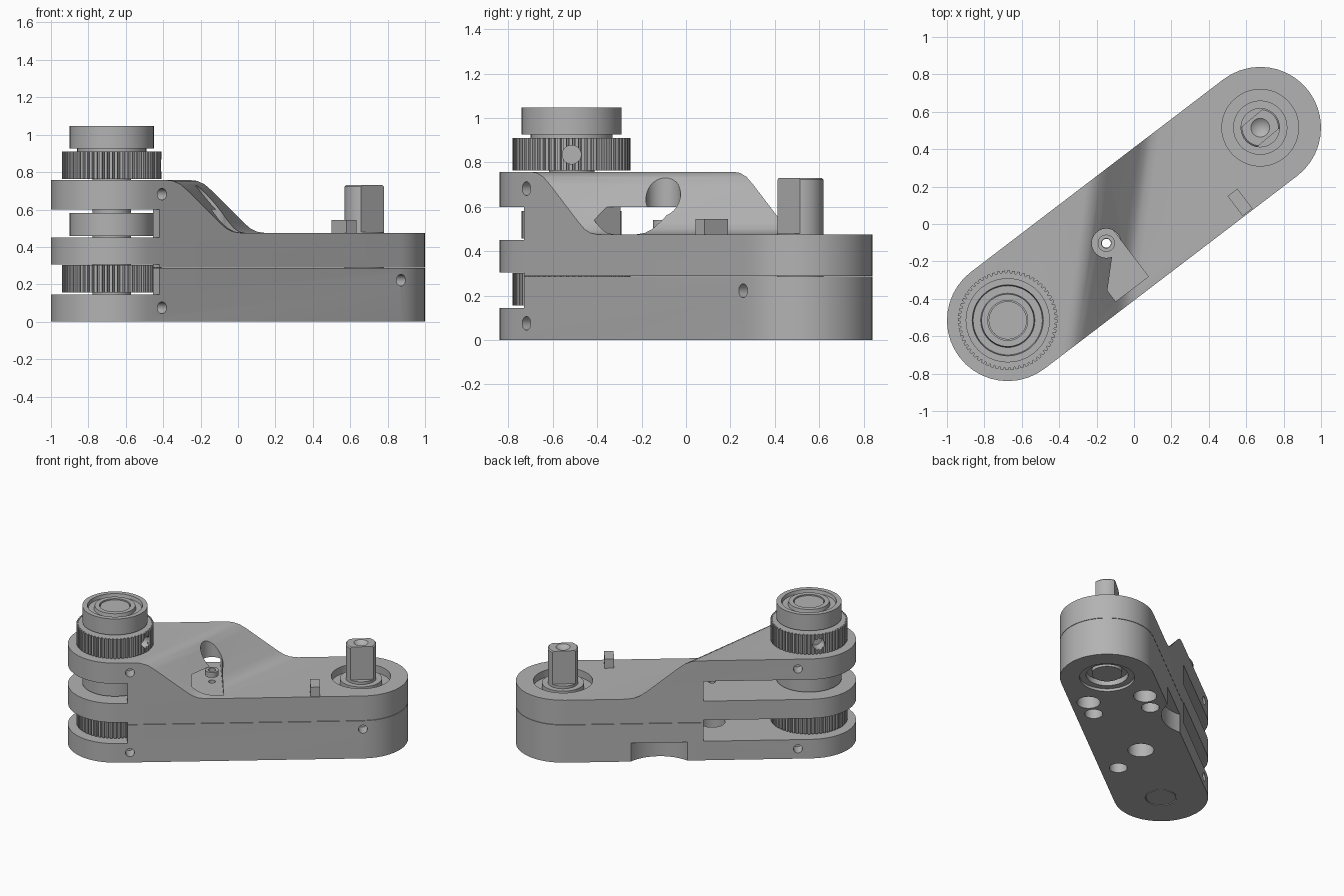
import bpy, bmesh, math
from mathutils import Matrix, Vector

if "Cube" in bpy.data.objects:
    bpy.data.objects.remove(bpy.data.objects["Cube"])

grey = bpy.data.materials.new("plain grey")
grey.use_nodes = True
COLOUR = (0.45, 0.45, 0.45, 1)
grey.diffuse_color = COLOUR
grey.node_tree.nodes["Principled BSDF"].inputs["Base Color"].default_value = COLOUR

# Arm frame: origin on the pulley axis, x along the arm, y towards the back
LENGTH, RADIUS = 1.698, 0.325
ARM = Matrix.Translation((-0.675, -0.515, 0)) @ Matrix.Rotation(math.atan2(1.03, 1.35), 4, "Z")
LIE = Matrix.Rotation(math.pi / 2, 4, "X")
parts = []


def at(t, s=0, z=0):
    return ARM @ Matrix.Translation((t, s, z))


def finish(name, bm, matrix):
    bmesh.ops.remove_doubles(bm, verts=bm.verts, dist=1e-5)
    bmesh.ops.recalc_face_normals(bm, faces=bm.faces)
    bm.transform(matrix)
    mesh = bpy.data.meshes.new(name)
    bm.to_mesh(mesh)
    bm.free()
    mesh.materials.append(grey)
    obj = bpy.data.objects.new(name, mesh)
    bpy.context.collection.objects.link(obj)
    parts.append(obj)
    return obj


def prism(name, outline, low, high, matrix=ARM):
    bm = bmesh.new()
    face = bm.faces.new([bm.verts.new((x, y, low)) for x, y in outline])
    top = bmesh.ops.extrude_face_region(bm, geom=[face])["geom"]
    bmesh.ops.translate(bm, vec=(0, 0, high - low),
                        verts=[v for v in top if isinstance(v, bmesh.types.BMVert)])
    return finish(name, bm, matrix)


def lathe(name, profile, matrix=ARM, steps=48):
    bm = bmesh.new()
    verts = [bm.verts.new((r, 0, z)) for r, z in profile]
    edges = [bm.edges.new(pair) for pair in zip(verts, verts[1:])]
    if profile[0][0] > 0:
        edges.append(bm.edges.new((verts[-1], verts[0])))
    bmesh.ops.spin(bm, geom=verts + edges, axis=(0, 0, 1), cent=(0, 0, 0),
                   angle=2 * math.pi, steps=steps)
    return finish(name, bm, matrix)


def rod(name, r, low, high, matrix=ARM):
    return lathe(name, [(0, low), (r, low), (r, high), (0, high)], matrix)


def box(name, t0, t1, s0, s1, low, high, matrix=ARM):
    return prism(name, [(t0, s0), (t1, s0), (t1, s1), (t0, s1)], low, high, matrix)


def cut(targets, cutters):
    for target in targets:
        for cutter in cutters:
            mod = target.modifiers.new("cut", "BOOLEAN")
            mod.operation, mod.solver, mod.object = "DIFFERENCE", "EXACT", cutter
        graph = bpy.context.evaluated_depsgraph_get()
        mesh = bpy.data.meshes.new_from_object(target.evaluated_get(graph))
        target.modifiers.clear()
        target.data = mesh
    for cutter in cutters:
        parts.remove(cutter)
        bpy.data.objects.remove(cutter)


# Arm shells with rounded ends
def arc(cx, start):
    angles = [start + math.pi * i / 20 for i in range(21)]
    return [(cx + RADIUS * math.cos(a), RADIUS * math.sin(a)) for a in angles]


stadium = arc(LENGTH, -math.pi / 2) + arc(0, math.pi / 2)
lower = prism("lower_arm_shell", stadium, 0, 0.286)
upper = prism("upper_arm_shell", stadium, 0.289, 0.757)

# Filleted ramp down to the low end
ramp = [(-0.29, 0.758), (-0.25, 0.753), (-0.215, 0.735), (-0.18, 0.70), (-0.03, 0.53),
        (0, 0.5), (0.03, 0.482), (0.07, 0.475), (2, 0.475), (2, 1.2), (-0.29, 1.2)]
cutters = [prism("ramp_cutter", ramp, -2, 2, Matrix.Rotation(math.radians(-8), 4, "Z") @ LIE)]

# Two belt slots, open round the pulley end and along the back
slot = [(-0.5, -0.5), (0.073, -0.5), (0.073, -0.27), (0.4, -0.27), (0.4, -0.12), (0.52, -0.12),
        (0.52, -0.27), (0.74, -0.27), (0.74, 0.5), (-0.5, 0.5)]
for low, high in [(0.145, 0.305), (0.45, 0.60)]:
    cutters.append(prism("slot_cutter", slot, low, high))

# Bores, bearing seats and blind holes: position, radius, height range
for t, s, r, low, high in [
        (0, 0, 0.109, -1, 2), (LENGTH, 0, 0.205, 0.42, 1), (LENGTH, 0, 0.19, -1, 0.06),
        (0.669, 0.008, 0.078, 0.5, 1), (0.669, 0.008, 0.024, -1, 0.55),
        (0.669, 0.008, 0.09, -1, 0.2), (0.464, -0.198, 0.062, -1, 0.13),
        (1.048, 0.525, 0.28, -1, 0.14)]:
    cutters.append(rod("bore_cutter", r, low, high, at(t, s)))
for side in (-0.2, 0.2):
    for t, r in [(1.39, 0.08), (1.228, 0.062)]:
        cutters.append(rod("bore_cutter", r, -1, 0.13, at(t, side)))

# Side screw holes
screws = [(0.09, side * RADIUS, z) for side in (-1, 1) for z in (0.075, 0.682)]
for place in screws + [(LENGTH, -RADIUS, 0.222)]:
    cutters.append(rod("screw_cutter", 0.031, -0.1, 0.1, at(*place) @ LIE))
cut([lower, upper], cutters)

# Nut on the through bolt hole
lathe("bolt_nut", [(0.026, 0.5), (0.046, 0.5), (0.046, 0.54), (0.026, 0.54)], at(0.669, 0.008))

# Pulley shaft and toothed pulleys
rod("pulley_shaft", 0.102, 0.001, 1.04)
TEETH = 60
tooth = [(0.0, 0.252), (0.25, 0.252), (0.35, 0.266), (0.9, 0.266)]
teeth = []
for i in range(TEETH):
    for part, r in tooth:
        a = 2 * math.pi * (i + part) / TEETH
        teeth.append((r * math.cos(a), r * math.sin(a)))
prism("lower_pulley", teeth, 0.156, 0.302)
top_pulley = prism("top_pulley", teeth, 0.763, 0.91)
pivot = Matrix.Translation(ARM.translation)
holes = []
for angle in (0, 140):
    turn = Matrix.Rotation(math.radians(angle), 4, "Z")
    holes.append(rod("set_screw_cutter", 0.042, -0.1, 0.1,
                     pivot @ turn @ Matrix.Translation((0.28, 0, 0.835))
                     @ Matrix.Rotation(math.pi / 2, 4, "Y")))
cut([top_pulley], holes)
rod("pulley_collar", 0.185, 0.905, 0.93)

# Ball bearings with a sunken cage between the races
for name, low, high in [("middle_bearing", 0.458, 0.582), ("top_bearing", 0.925, 1.047)]:
    groove = 0.025
    lathe(name, [(0.107, low), (0.14, low), (0.145, low + groove), (0.185, low + groove),
                 (0.19, low), (0.225, low), (0.225, high), (0.19, high),
                 (0.185, high - groove), (0.145, high - groove), (0.14, high), (0.107, high)])

# Output bearing faces and shaft
end = at(LENGTH)
rod("output_bearing_top", 0.145, 0.40, 0.46, end)
lathe("output_bearing_bottom", [(0.145, 0.02), (0.19, 0.02), (0.19, 0.07), (0.145, 0.07)], end)
post = lathe("output_shaft", [(0, 0.03), (0.105, 0.03), (0.105, 0.722), (0.097, 0.73),
                              (0.05, 0.73), (0, 0.69)], end)
flats = []
for angle in (-50, 130):
    turn = Matrix.Translation(end.translation) @ Matrix.Rotation(math.radians(angle), 4, "Z")
    flats.append(box("flat_cutter", 0.068, 0.3, -0.3, 0.3, 0.48, 1, turn))
cut([post], flats)

# Stop tab on the low deck
box("stop_tab", 1.337, 1.403, -0.318, -0.185, 0.46, 0.545)

# Smooth curves, sharp edges
bpy.ops.object.select_all(action="DESELECT")
for obj in parts:
    obj.select_set(True)
bpy.context.view_layer.objects.active = upper
bpy.ops.object.shade_smooth_by_angle(angle=math.radians(30))
